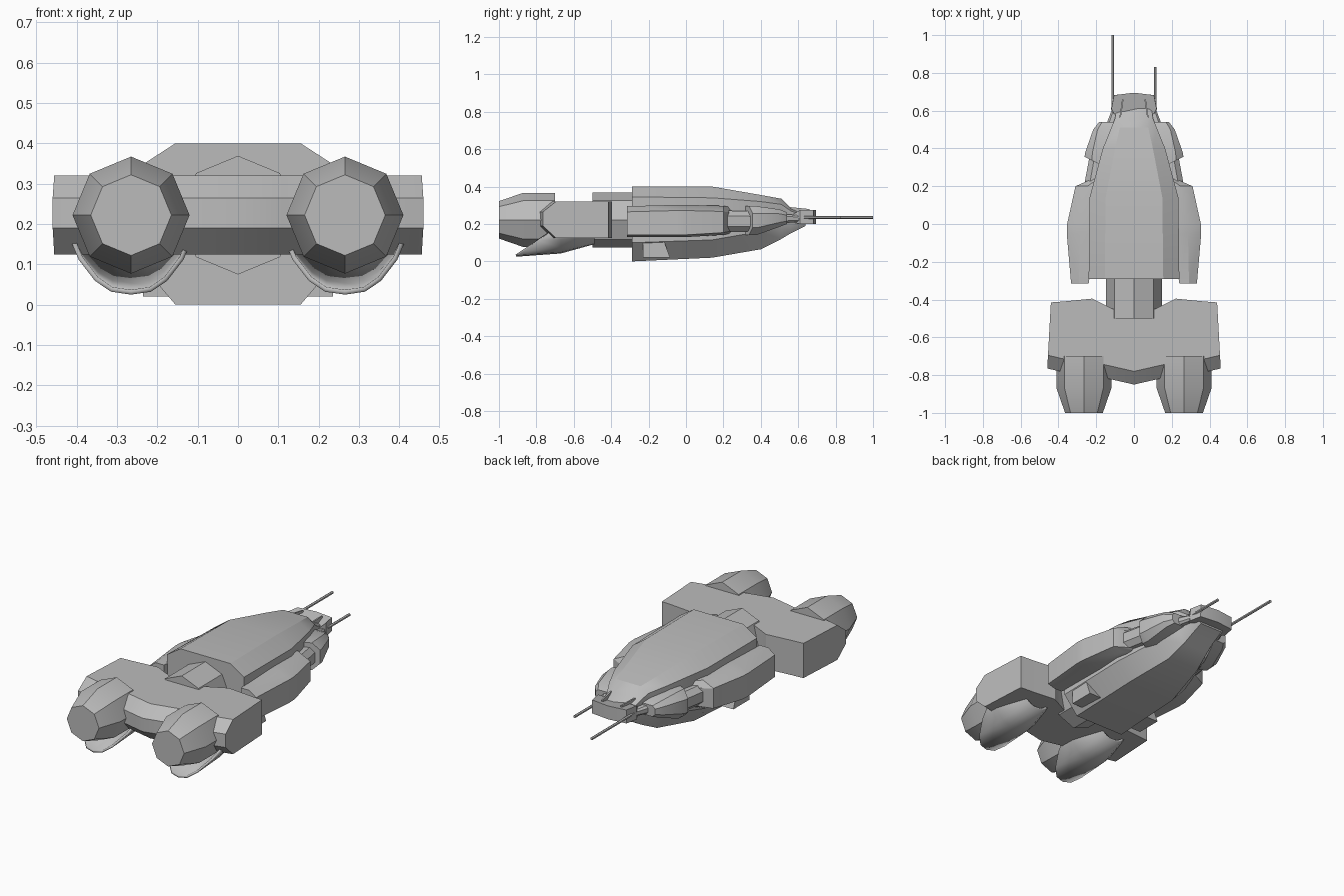
import bpy, bmesh, math
from mathutils import Vector

cube = bpy.data.objects.get("Cube")
if cube:
    bpy.data.objects.remove(cube, do_unlink=True)

grey = bpy.data.materials.new("hull grey")
grey.use_nodes = True
grey.diffuse_color = (0.5, 0.5, 0.5, 1)
grey.node_tree.nodes["Principled BSDF"].inputs["Base Color"].default_value = (0.5, 0.5, 0.5, 1)


def loft(name, rings, closed=True, angle=28):
    """Skin a list of equal-length rings; closed rings also get end caps."""
    bm = bmesh.new()
    rows = [[bm.verts.new(p) for p in ring] for ring in rings]
    n = len(rows[0])
    for a, b in zip(rows, rows[1:]):
        for i in range(n if closed else n - 1):
            j = (i + 1) % n
            bm.faces.new((a[i], a[j], b[j], b[i]))
    if closed:
        bm.faces.new(rows[0])
        bm.faces.new(rows[-1])
    bmesh.ops.recalc_face_normals(bm, faces=bm.faces)
    mesh = bpy.data.meshes.new(name)
    bm.to_mesh(mesh)
    bm.free()
    mesh.materials.append(grey)
    obj = bpy.data.objects.new(name, mesh)
    bpy.context.collection.objects.link(obj)
    bpy.ops.object.select_all(action='DESELECT')
    obj.select_set(True)
    bpy.context.view_layer.objects.active = obj
    bpy.ops.object.shade_smooth_by_angle(angle=math.radians(angle))
    return obj


def octagon(x, y, z, r, sides=8):
    steps = [2 * math.pi * i / sides for i in range(sides)]
    return [(x + r * math.sin(a), y, z + r * math.cos(a)) for a in steps]


def hull_ring(y, top_w, w, bot_w, top, shoulder, chine, bottom):
    half = [(top_w, top), (w, shoulder), (w, chine), (bot_w, bottom)]
    return [(x, y, z) for x, z in half] + [(-x, y, z) for x, z in reversed(half)]


# Main hull: chamfered section tapering to the nose
loft("main_hull", [hull_ring(*s) for s in [
    (-0.29, 0.155, 0.24, 0.155, 0.40, 0.345, 0.10, 0.0),
    (0.14, 0.15, 0.235, 0.15, 0.40, 0.34, 0.115, 0.02),
    (0.40, 0.10, 0.165, 0.10, 0.355, 0.32, 0.16, 0.065),
    (0.51, 0.075, 0.12, 0.08, 0.335, 0.305, 0.19, 0.12),
    (0.56, 0.07, 0.10, 0.075, 0.285, 0.27, 0.2, 0.15),
    (0.64, 0.07, 0.09, 0.07, 0.245, 0.24, 0.21, 0.19),
]])

# Nose lip, wrapped around the front of the hull
lip = [(-0.10, 0.57), (-0.122, 0.61), (-0.108, 0.682), (0, 0.695),
       (0.108, 0.682), (0.122, 0.61), (0.10, 0.57)]
loft("nose_lip", [[(x, y, 0.2 if y > 0.6 else 0.21) for x, y in lip],
                  [(x * 0.98, y, 0.275 if y > 0.6 else 0.25) for x, y in lip]])

# Neck between hull and engine block
loft("neck", [octagon(0, -0.28, 0.222, 0.147), octagon(0, -0.5, 0.222, 0.147)])


# Engine block: one lofted wing, section runs front to back at each x
def block_ring(x, front, back, end=0):
    ys = [(front, 0.125), (front, 0.32), (back + 0.07, 0.32), (back, 0.265),
          (back, 0.19), (back + 0.07, 0.125)]
    return [(x + math.copysign(end, x) * (front - y), y, z) for y, z in ys]


right_half = [block_ring(-0.44, -0.415, -0.765, 0.055), block_ring(-0.37, -0.41, -0.785),
              block_ring(-0.22, -0.395, -0.80), block_ring(-0.11, -0.45, -0.825)]
left_half = [[(-x, y, z) for x, y, z in r] for r in reversed(right_half)]
loft("engine_block", right_half + [block_ring(0, -0.47, -0.85)] + left_half)

for side, s in (("left", 1), ("right", -1)):
    # Engine with tapered nozzle
    loft(side + "_engine", [octagon(s * 0.265, y, 0.222, r) for y, r in
         [(-1.0, 0.1), (-0.87, 0.145), (-0.7, 0.145)]])

    # Curved scoop under the engine, rear edge cut on a slant
    arc = [(0.146, 0.165), (0.125, 0.115), (0.086, 0.064), (0.048, 0.038)]
    arc = arc + [(0, 0.031)] + [(-x, z) for x, z in reversed(arc)]
    rows = []
    for y, width, depth in [(None, 1, 1), (-0.67, 1, 0.87), (-0.49, 0.65, 0.5)]:
        rows.append([(s * 0.265 + x * width,
                      -0.91 + (z - 0.031) * 1.45 if y is None else y,
                      0.165 - (0.165 - z) * depth) for x, z in arc])
    scoop = loft(side + "_engine_scoop", rows, closed=False, angle=50)
    shell = scoop.modifiers.new("shell", 'SOLIDIFY')
    shell.thickness = 0.012
    shell.offset = 0

    # Armour pod along the hull side
    def pod_ring(y, inner, outer, top, bottom):
        slope = (outer - inner) * 0.45
        return [(s * x, y, z) for x, z in [
            (inner, top), (outer - slope, top), (outer, top - 0.03),
            (outer, bottom + 0.012), (outer - slope, bottom), (inner, bottom)]]

    pod = [pod_ring(-0.29, 0.2, 0.24, 0.295, 0.13), pod_ring(-0.315, 0.24, 0.333, 0.295, 0.13),
           pod_ring(-0.05, 0.2, 0.356, 0.302, 0.13), pod_ring(0.0, 0.2, 0.354, 0.302, 0.13),
           pod_ring(0.2, 0.17, 0.31, 0.297, 0.142), pod_ring(0.24, 0.15, 0.22, 0.29, 0.15)]
    loft(side + "_side_pod", pod[1:])

    # Forward pod: link, body and tip
    def box_ring(y, x0, x1, z0, z1, skew=0):
        c = (z1 - z0) * 0.25
        pts = [(x0, z0), (x1 - c, z0), (x1, z0 + c), (x1, z1 - c), (x1 - c, z1), (x0, z1)]
        return [(s * x, y + skew * (x - x0), z) for x, z in pts]

    loft(side + "_pod_link", [box_ring(0.2, 0.14, 0.265, 0.16, 0.272),
                              box_ring(0.36, 0.12, 0.235, 0.16, 0.268)])
    loft(side + "_forward_pod", [box_ring(0.29, 0.13, 0.262, 0.142, 0.295, 0.5),
                                 box_ring(0.38, 0.12, 0.258, 0.142, 0.295),
                                 box_ring(0.5, 0.11, 0.216, 0.185, 0.278),
                                 box_ring(0.54, 0.10, 0.185, 0.20, 0.262)])
    loft(side + "_pod_tip", [box_ring(0.48, 0.08, 0.165, 0.2, 0.258),
                             box_ring(0.61, 0.07, 0.115, 0.212, 0.245)])

    # Small box low on the hull
    loft(side + "_belly_box", [[(s * x, y, z) for y, z in
         [(-0.23, 0.02), (-0.085, 0.02), (-0.12, 0.115), (-0.23, 0.115)]]
         for x in (0.15, 0.235)] , angle=10)

    # Thin fin in front of the canopy
    loft(side + "_nose_fin", [[(s * (x + d), y, z) for x, y, z in
         [(0.07, 0.56, 0.24), (0.07, 0.56, 0.29), (0.055, 0.66, 0.28), (0.055, 0.66, 0.22)]]
         for d in (0, 0.008)], angle=10)

    # Antenna, longer on the right
    tip = 0.83 if s > 0 else 1.0
    loft(side + "_antenna", [octagon(s * 0.112, y, 0.236, 0.008, 6) for y in (0.6, tip)])
